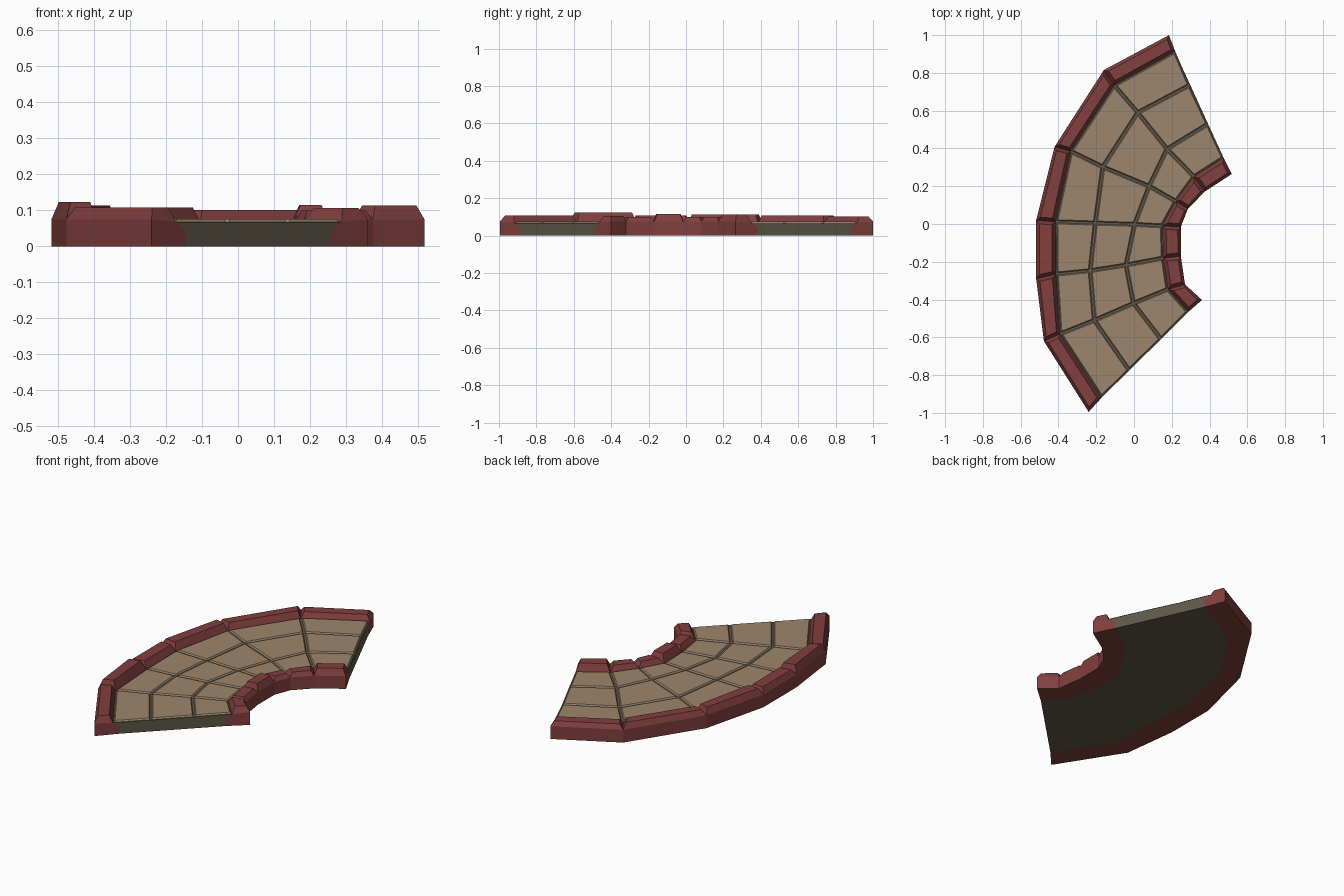
import bpy, bmesh
from mathutils import Vector

if "Cube" in bpy.data.objects:
    bpy.data.objects.remove(bpy.data.objects["Cube"])

# Seven stations along the bend, one plan polyline per line of the paving
OUTER_EDGE = [(.185, 1), (-.16, .815), (-.42, .41), (-.518, .02), (-.518, -.29), (-.477, -.62), (-.24, -.995)]
OUTER_IN = [(.218, .915), (-.105, .735), (-.335, .385), (-.415, .012), (-.412, -.265), (-.392, -.582), (-.172, -.92)]
RING_1 = [(.295, .735), (.02, .59), (-.165, .302), (-.205, .005), (-.232, -.247), (-.21, -.51), (-.025, -.775)]
RING_2 = [(.392, .53), (.175, .397), (.08, .2), (.003, -.002), (-.042, -.217), (-.003, -.42), (.143, -.61)]
INNER_IN = [(.475, .35), (.318, .25), (.222, .12), (.15, -.01), (.155, -.18), (.18, -.345), (.288, -.465)]
INNER_EDGE = [(.518, .265), (.375, .172), (.285, .08), (.248, -.015), (.248, -.17), (.27, -.32), (.36, -.402)]
OUTER_TOPS = [.101, .108, .113, .108, .123, .108]
INNER_TOPS = [.113, .1, .1, .115, .1, .106]
GROUT, TILE, SHOULDER, FOOT = .068, .076, .075, .045


def material(name, col):
    m = bpy.data.materials.new(name)
    m.diffuse_color = (*col, 1)
    m.use_nodes = True
    m.node_tree.nodes["Principled BSDF"].inputs["Base Color"].default_value = m.diffuse_color
    return m


def make(name, bm, mat):
    bmesh.ops.recalc_face_normals(bm, faces=bm.faces)
    me = bpy.data.meshes.new(name)
    bm.to_mesh(me)
    bm.free()
    me.materials.append(mat)
    bpy.context.collection.objects.link(bpy.data.objects.new(name, me))


def loft(bm, sections):
    rows = [[bm.verts.new(p) for p in s] for s in sections]
    n = len(rows[0])
    for a, b in zip(rows, rows[1:]):
        for k in range(n):
            bm.faces.new((a[k], a[(k + 1) % n], b[(k + 1) % n], b[k]))
    return rows


def at(a, b, t, z):
    p = Vector(a).lerp(Vector(b), t)
    return Vector((p.x, p.y, z))


brick = material("red brick", (.22, .05, .048))
stone = material("tan stone", (.34, .24, .155))
mortar = material("mortar", (.115, .1, .068))

# Slab with the mortar surface
bm = bmesh.new()
sections = []
for oe, oi, r1, r2, ii, ie in zip(OUTER_EDGE, OUTER_IN, RING_1, RING_2, INNER_IN, INNER_EDGE):
    sections.append([at(oe, oi, 1.4, 0), at(oe, oi, 1.4, FOOT), (*oi, GROUT), (*r1, GROUT),
                     (*r2, GROUT), (*ii, GROUT), at(ie, ii, 1.4, FOOT), at(ie, ii, 1.4, 0)])
rows = loft(bm, sections)
bm.faces.new(rows[0])
bm.faces.new(rows[-1])
make("slab", bm, mortar)

# Paving stones: shallow frustums in each grid cell
bm = bmesh.new()
lines = [OUTER_IN, RING_1, RING_2, INNER_IN]


def inset(quad, d):
    out = []
    for k in range(4):
        p, a, b = quad[k], quad[k - 1], quad[(k + 1) % 4]
        u, v = (a - p).normalized(), (b - p).normalized()
        out.append(p + (u + v) * d / abs(u.cross(v)))
    return out


for la, lb in zip(lines, lines[1:]):
    for i in range(6):
        quad = [Vector(p) for p in (la[i], la[i + 1], lb[i + 1], lb[i])]
        low = [(*p, GROUT - .003) for p in inset(quad, .004)]
        high = [(*p, TILE) for p in inset(quad, .011)]
        rows = loft(bm, [low, high])
        bm.faces.new(rows[1])
        bm.faces.new(rows[0])
make("paving_stones", bm, stone)


# Kerbs: chamfered blocks of varying height
def kerb(name, edge, inner, tops):
    for i, top in enumerate(tops):
        prof = [(0, 0), (0, SHOULDER), (.17, top), (.8, top), (1, GROUT), (1.4, FOOT), (1.4, 0)]
        a = [at(edge[i], inner[i], t, z) for t, z in prof]
        b = [at(edge[i + 1], inner[i + 1], t, z) for t, z in prof]
        for k in (2, 3):
            d = (b[k] - a[k]).normalized() * .018
            a[k] += d
            b[k] -= d
        bm = bmesh.new()
        for r in loft(bm, [a, b]):
            bm.faces.new((r[0], r[1], r[4], r[5], r[6]))
            bm.faces.new(r[1:5])
        make(f"{name}_{i + 1}", bm, brick)


kerb("outer_kerb", OUTER_EDGE, OUTER_IN, OUTER_TOPS)
kerb("inner_kerb", INNER_EDGE, INNER_IN, INNER_TOPS)
